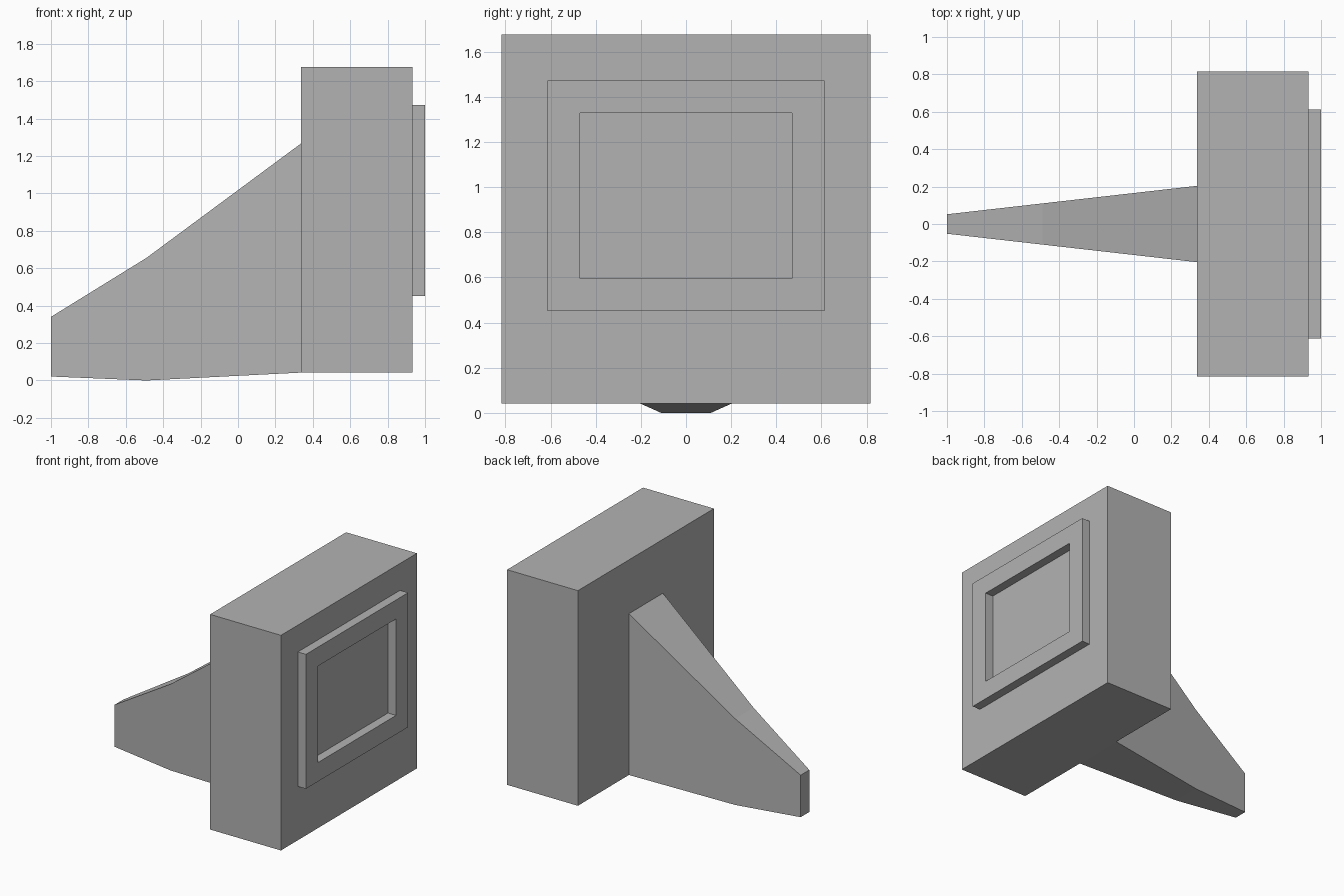
import bpy
import bmesh
from mathutils import Vector

if "Cube" in bpy.data.objects:
    bpy.data.objects.remove(bpy.data.objects["Cube"], do_unlink=True)

grey = bpy.data.materials.new("plain grey")
grey.use_nodes = True
colour = (0.45, 0.45, 0.45, 1)
grey.diffuse_color = colour
grey.node_tree.nodes["Principled BSDF"].inputs["Base Color"].default_value = colour

BLOCK_BACK, BLOCK_FACE, FRAME_FACE = 0.337, 0.932, 1.0
BASE = 0.042


def finish(name, bm):
    bmesh.ops.recalc_face_normals(bm, faces=bm.faces)
    mesh = bpy.data.meshes.new(name)
    bm.to_mesh(mesh)
    bm.free()
    mesh.materials.append(grey)
    obj = bpy.data.objects.new(name, mesh)
    bpy.context.collection.objects.link(obj)


def box(x0, x1, half_y, z0, z1):
    bm = bmesh.new()
    bmesh.ops.create_cube(bm, size=1)
    bmesh.ops.scale(bm, verts=bm.verts, vec=(x1 - x0, 2 * half_y, z1 - z0))
    bmesh.ops.translate(bm, verts=bm.verts, vec=((x0 + x1) / 2, 0, (z0 + z1) / 2))
    return bm


def face_towards(bm, direction):
    return max(bm.faces, key=lambda f: f.calc_center_median().dot(direction))


# Main block
finish("block", box(BLOCK_BACK, BLOCK_FACE, 0.816, BASE, 1.676))

# Raised frame whose opening reaches down to the block face
bm = box(BLOCK_FACE, FRAME_FACE, 0.613, 0.451, 1.472)
back = face_towards(bm, Vector((-1, 0, 0)))
front = face_towards(bm, Vector((1, 0, 0)))
bmesh.ops.inset_region(bm, faces=[front], thickness=0.204)
floor = bmesh.ops.extrude_discrete_faces(bm, faces=[front])["faces"][0]
bmesh.ops.translate(bm, verts=floor.verts, vec=(BLOCK_FACE - FRAME_FACE, 0, 0))
bmesh.ops.delete(bm, geom=[back, floor], context="FACES")
finish("raised_frame", bm)

# Tapering rear fin: sections given as x, half width, bottom, top
sections = [(-1, 0.052, 0.021, 0.34),
            (-0.49, 0.11, 0, 0.655),
            (BLOCK_BACK, 0.204, BASE, 1.267)]
bm = bmesh.new()
rings = [[bm.verts.new(p) for p in ((x, -w, lo), (x, w, lo), (x, w, hi), (x, -w, hi))]
         for x, w, lo, hi in sections]
bm.faces.new(rings[0])
for a, b in zip(rings, rings[1:]):
    for i in range(4):
        j = (i + 1) % 4
        bm.faces.new((a[i], a[j], b[j], b[i]))
finish("rear_fin", bm)
